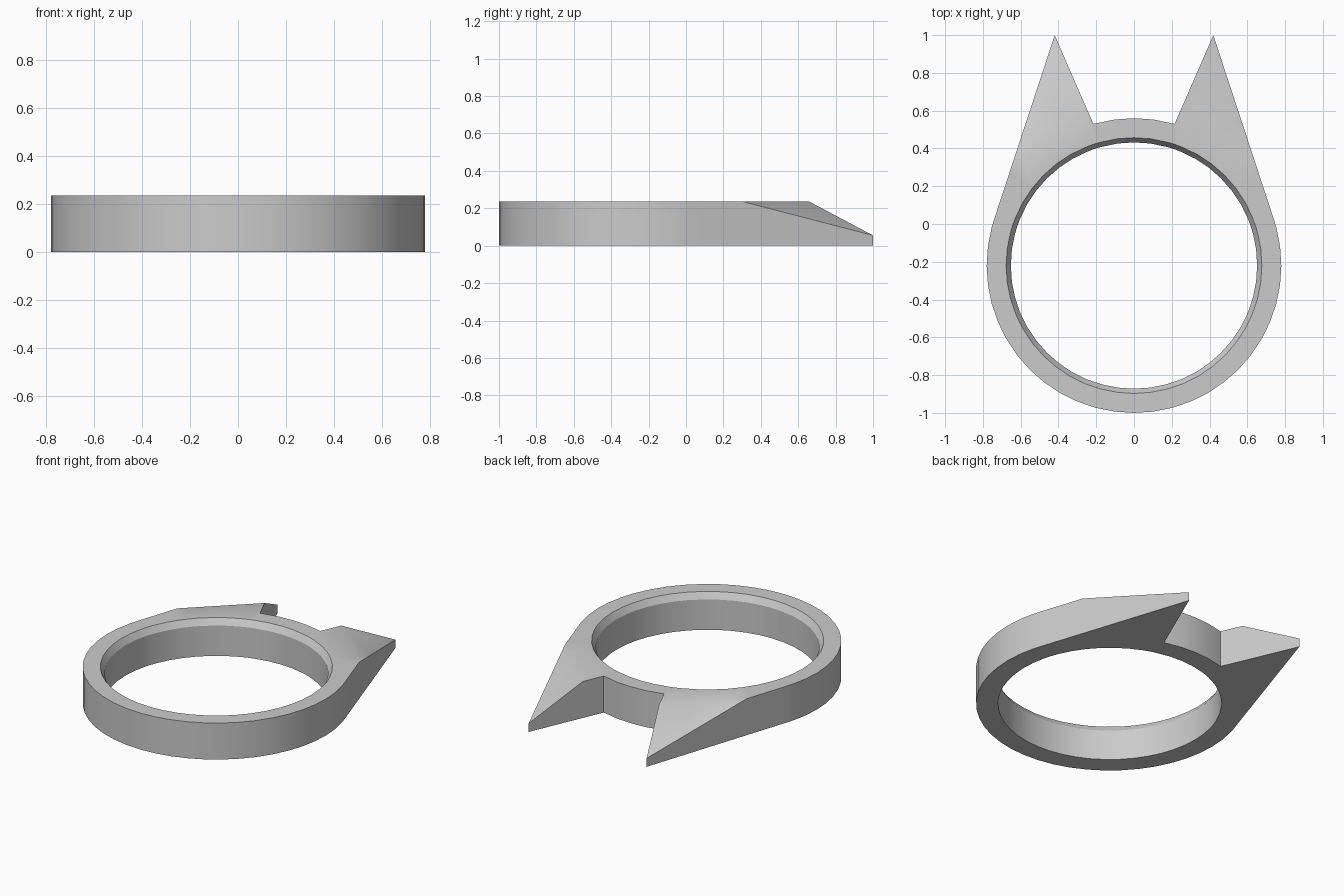
import bpy, bmesh, math
from mathutils import Vector

cube = bpy.data.objects.get("Cube")
if cube:
    bpy.data.objects.remove(cube, do_unlink=True)

CENTRE_Y = -0.22
OUTER, INNER, BEVEL_R = 0.78, 0.652, 0.677
HEIGHT, BEVEL_H = 0.235, 0.04
STEPS = 24

# Key points of one spike, measured from the ring centre
tip = Vector((0.42, 1.22))
foot = Vector((0.215, 0.75))
tip_angle = math.atan2(tip.y, tip.x)
foot_angle = math.atan2(foot.y, foot.x)
tangent_angle = tip_angle - math.acos(OUTER / tip.length)


def outer_radius(a):
    """Distance to the outline: round ring, then straight spike edge."""
    if tangent_angle <= a <= tip_angle + 1e-6:
        return OUTER / math.cos(a - tangent_angle)
    return OUTER


# Angles of the right half, without steps crowding the spike corners
keys = [tangent_angle, tip_angle, foot_angle]
angles = [-math.pi / 2 + math.pi * i / STEPS for i in range(STEPS + 1)]
angles = [a for a in angles if not tip_angle < a < foot_angle
          and min(abs(a - k) for k in keys) > 0.02]
angles = sorted(angles + keys)

# Sweep the bevelled ring section around the half outline
bm = bmesh.new()
sections = []
for a in angles:
    r = outer_radius(a)
    section = [(r, 0), (r, HEIGHT), (BEVEL_R, HEIGHT),
               (INNER, HEIGHT - BEVEL_H), (INNER, 0)]
    sections.append([bm.verts.new((d * math.cos(a), CENTRE_Y + d * math.sin(a), z))
                     for d, z in section])
for s, t in zip(sections, sections[1:]):
    for i in range(5):
        j = (i + 1) % 5
        bm.faces.new((s[i], t[i], t[j], s[j]))
bmesh.ops.recalc_face_normals(bm, faces=bm.faces)

# Slice the spike top down to a low tip and close the cut
p = Vector((0.655, 0.30, HEIGHT))
q = Vector((0.272, 0.66, HEIGHT))
end = Vector((0.42, 1.0, 0.055))
normal = (q - p).cross(end - p).normalized()
if normal.z < 0:
    normal.negate()
cut = bmesh.ops.bisect_plane(bm, geom=bm.verts[:] + bm.edges[:] + bm.faces[:],
                             dist=1e-5, plane_co=p, plane_no=normal, clear_outer=True)
rim = [e for e in cut["geom_cut"]
       if isinstance(e, bmesh.types.BMEdge) and e.is_boundary]
bmesh.ops.edgeloop_fill(bm, edges=rim)

# Ring surface must face away from the solid for both halves
bmesh.ops.recalc_face_normals(bm, faces=bm.faces)
top = max(bm.faces, key=lambda f: f.calc_center_median().z)
if top.normal.z < 0:
    bmesh.ops.reverse_faces(bm, faces=bm.faces)

mesh = bpy.data.meshes.new("spiked_ring")
bm.to_mesh(mesh)
bm.free()
ring = bpy.data.objects.new("spiked_ring", mesh)
bpy.context.collection.objects.link(ring)

# Plain grey
grey = bpy.data.materials.new("plain_grey")
grey.use_nodes = True
colour = (0.6, 0.6, 0.6, 1)
grey.diffuse_color = colour
grey.node_tree.nodes["Principled BSDF"].inputs["Base Color"].default_value = colour
mesh.materials.append(grey)

# Mirror the half, then smooth the curved walls
mirror = ring.modifiers.new("mirror", 'MIRROR')
mirror.use_clip = True
mirror.merge_threshold = 0.001
bpy.ops.object.select_all(action='DESELECT')
ring.select_set(True)
bpy.context.view_layer.objects.active = ring
bpy.ops.object.modifier_apply(modifier="mirror")
bpy.ops.object.shade_smooth_by_angle(angle=math.radians(30))
